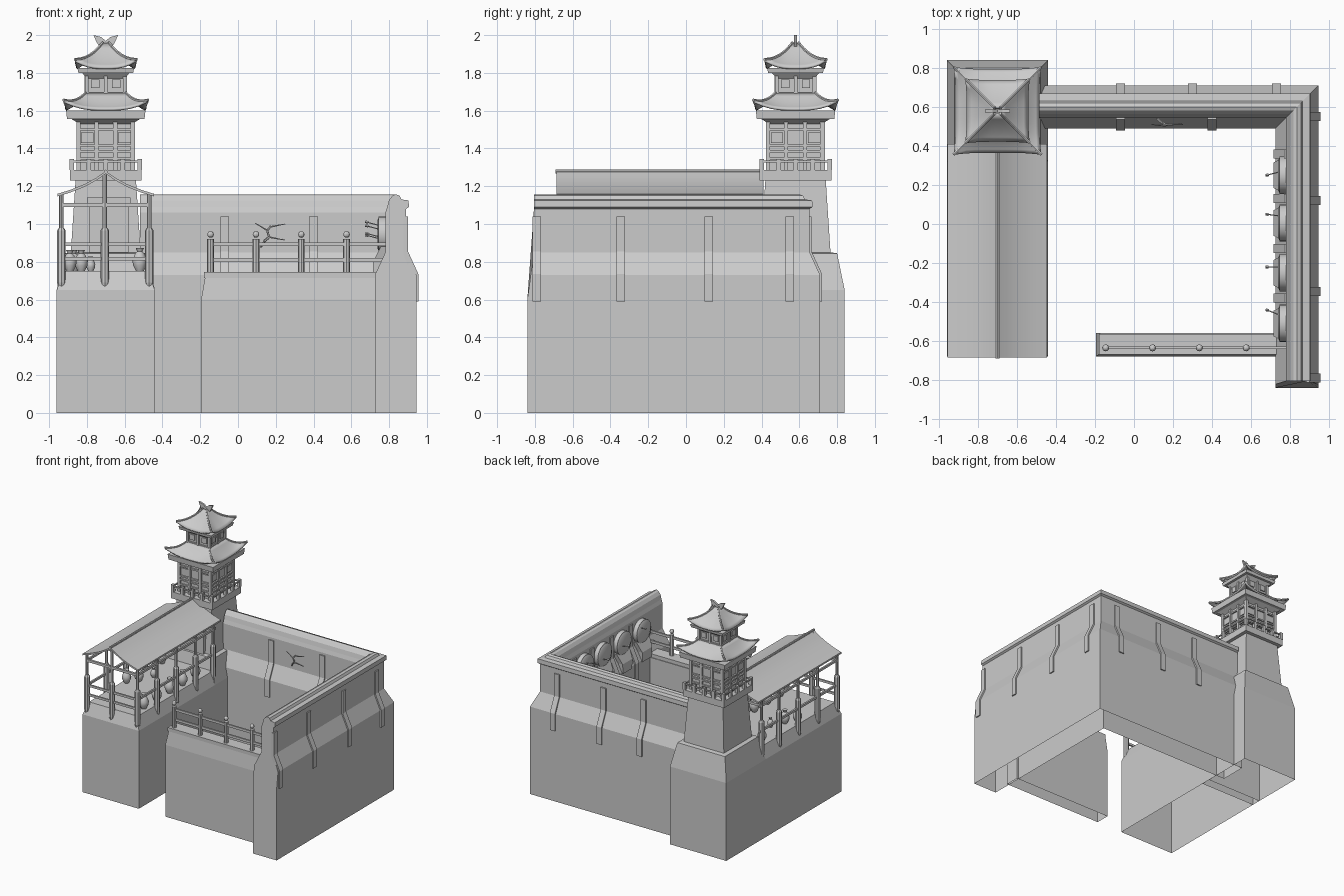
import bpy, bmesh, math
from mathutils import Vector, Matrix

if "Cube" in bpy.data.objects:
    bpy.data.objects.remove(bpy.data.objects["Cube"])

bm = bmesh.new()


def finish(name, smooth=False, solid=0):
    global bm
    bmesh.ops.recalc_face_normals(bm, faces=bm.faces)
    me = bpy.data.meshes.new(name)
    bm.to_mesh(me)
    bm.free()
    bm = bmesh.new()
    ob = bpy.data.objects.new(name, me)
    bpy.context.collection.objects.link(ob)
    if solid:
        m = ob.modifiers.new("thickness", 'SOLIDIFY')
        m.thickness, m.offset = solid, 0
    if smooth:
        bpy.ops.object.select_all(action='DESELECT')
        ob.select_set(True)
        bpy.context.view_layer.objects.active = ob
        bpy.ops.object.shade_smooth_by_angle(angle=math.radians(40))


def box(x0, x1, y0, y1, z0, z1):
    m = Matrix.Translation(((x0 + x1) / 2, (y0 + y1) / 2, (z0 + z1) / 2)) @ Matrix.Diagonal((x1 - x0, y1 - y0, z1 - z0, 1))
    bmesh.ops.create_cube(bm, size=1, matrix=m)


def loft(rings, closed=True, first=True, last=True):
    vs = [[bm.verts.new(p) for p in r] for r in rings]
    n = len(vs[0])
    for a, b in zip(vs, vs[1:]):
        for i in range(n if closed else n - 1):
            j = (i + 1) % n
            bm.faces.new((a[i], a[j], b[j], b[i]))
    if first:
        bm.faces.new(vs[0])
    if last:
        bm.faces.new(vs[-1])


def block(levels, bottom=False):
    # stacked rectangles: (x0, x1, y0, y1, z)
    loft([[(a, c, z), (b, c, z), (b, d, z), (a, d, z)] for a, b, c, d, z in levels], first=bottom)


def square(levels, bottom=True):
    block([(TX - h, TX + h, TY - h, TY + h, z) for h, z in levels], bottom)


def rod(p, q, r, n=8, r2=None):
    p, q = Vector(p), Vector(q)
    m = Matrix.Translation((p + q) / 2) @ (q - p).to_track_quat('Z', 'Y').to_matrix().to_4x4()
    bmesh.ops.create_cone(bm, cap_ends=True, segments=n, radius1=r, radius2=r if r2 is None else r2,
                          depth=(q - p).length, matrix=m)


def lathe(x, y, prof, n=12):
    loft([[(x + r * math.cos(a), y + r * math.sin(a), z)
           for a in [2 * math.pi * i / n for i in range(n)]] for r, z in prof])


TX, TY = -0.70, 0.58    # tower centre
WX, WY = 0.835, 0.60    # wall centre lines

# back and right rampart: one profile swept round a mitred corner
prof = [(.11, 0), (.11, .6), (.11, .73), (.055, .85), (.055, 1.08), (.07, 1.09), (.068, 1.125), (.03, 1.13),
        (.02, 1.15), (0, 1.157), (-.018, 1.15), (-.036, 1.125), (-.045, 1.09), (-.055, 1.06), (-.055, .85),
        (-.11, .73), (-.11, .6), (-.11, 0)]


def end_y(z):
    return -.84 + .035 * min(1, max(0, (z - .6) / .25))


loft([[(-.52, WY + d, z) for d, z in prof], [(WX + d, WY + d, z) for d, z in prof],
      [(WX + d, end_y(z), z) for d, z in prof]], closed=False)
finish("rampart_wall")

# bent pilasters on the ramparts
strip = [(.12, .59), (.12, .735), (.065, .855), (.065, 1.04), (.04, 1.04), (.04, .84), (.09, .72), (.09, .59)]
for x, s in [(-.07, 1), (.30, 1), (.73, 1), (-.07, -1), (.40, -1)]:
    loft([[(x + w, WY + s * d, z) for d, z in strip] for w in (-.023, .023)])
for y, s in [(-.79, 1), (-.345, 1), (.12, 1), (.55, 1), (.36, -1), (.13, -1), (-.125, -1), (-.38, -1)]:
    loft([[(WX + s * d, y + w, z) for d, z in strip] for w in (-.023, .023)])
finish("wall_pilasters")

# low front wall with railing
loft([[(-.195, -.68, 0), (.74, -.68, 0), (.74, -.56, 0), (-.195, -.56, 0)],
      [(-.195, -.68, .6), (.74, -.68, .6), (.74, -.56, .6), (-.195, -.56, .6)],
      [(-.175, -.665, .715), (.76, -.665, .715), (.76, -.56, .715), (-.175, -.56, .715)]], first=False)
box(-.18, .775, -.67, -.565, .715, .745)
finish("low_front_wall")
for x in (-.145, .095, .335, .575):
    rod((x, -.635, .745), (x, -.635, .92), .018, 8)
    bmesh.ops.create_uvsphere(bm, u_segments=10, v_segments=6, radius=.018,
                              matrix=Matrix.Translation((x, -.635, .945)))
for z in (.81, .893):
    box(-.145, .78, -.642, -.628, z - .01, z + .01)
finish("front_railing")

# left platform and tower base
block([(-.96, -.44, -.68, .4, 0), (-.96, -.44, -.68, .4, .65), (-.925, -.475, -.645, .4, .75)])
finish("left_platform")
square([(.26, 0), (.26, .65), (.22, .845), (.185, .85), (.16, 1.23)], False)
finish("tower_base")
box(-.79, -.58, .37, .42, .85, 1.13)
box(-.80, -.57, .36, .42, 1.11, 1.14)
finish("tower_door")
square([(.19, 1.23), (.19, 1.285)])
finish("tower_parapet")

# gallery roof, curved towards the eaves
half = [(.255, 1.16), (.19, 1.18), (.11, 1.212), (.05, 1.245), (0, 1.28)]
sec = [(-d, z) for d, z in half] + [(d, z) for d, z in half[-2::-1]]
sec = sec + [(d, z - .014) for d, z in reversed(sec)]
loft([[(TX + d, y, z) for d, z in sec] for y in (-.685, .41)])
finish("gallery_roof", True)
rod((TX, -.69, 1.278), (TX, .41, 1.278), .01)
finish("gallery_ridge")

# gallery posts, beams and rails
ys = (-.655, -.40, -.145, .11, .34)
spots = [(x, y, 1.16) for x in (-.935, -.47) for y in ys] + [(-.705, -.655, 1.27)]
for x, y, top in spots:
    rod((x, y, .66), (x, y, .69), .016, 8, .023)
    rod((x, y, .69), (x, y, .965), .023)
    rod((x, y, .965), (x, y, .98), .023, 8, .013)
    rod((x, y, .98), (x, y, top), .012)
finish("gallery_posts")
for y in ys:
    box(-.94, -.465, y - .009, y + .009, 1.09, 1.11)
for z in (.815, .893):
    box(-.935, -.47, -.662, -.648, z - .009, z + .009)
for x in (-.935, -.47):
    for z in (.893, 1.10, 1.15):
        box(x - .007, x + .007, -.66, .37, z - .009, z + .009)
finish("gallery_beams")

# storage jars on the platform
jar = [(.018, 0), (.033, .03), (.035, .055), (.022, .085), (.012, .095), (.02, .112)]
for x, y, s in [(-.89, -.2, 1), (-.83, -.12, 1), (-.87, .24, 1), (-.78, .0, .7)] + \
        [(-.52, -.5 + .17 * i, 1.1) for i in range(5)]:
    lathe(x, y, [(r * s, .75 + z * s) for r, z in jar], 10)
finish("jars", True)

# pagoda lower storey
square([(.14, 1.285), (.14, 1.53), (.18, 1.555)])
finish("pagoda_lower_room")
for k in range(4):
    R = Matrix.Translation((TX, TY, 0)) @ Matrix.Rotation(k * math.pi / 2, 4, 'Z')
    bm2, bm = bm, bmesh.new()
    for x in (-.145, -.05, .05):
        box(x - .011, x + .011, -.155, -.13, 1.285, 1.54)
    for z in (1.345, 1.385, 1.415, 1.50):
        box(-.15, .15, -.152, -.13, z - .006, z + .006)
    for x in (-.098, .098):          # window frames
        box(x - .032, x + .032, -.148, -.13, 1.43, 1.485)
    for x in (-.18, -.09, 0, .09):   # balcony railing
        box(x - .012, x + .012, -.192, -.168, 1.285, 1.345)
    box(-.185, .185, -.185, -.175, 1.325, 1.335)
    for x in (-.055, .055):          # upper windows
        box(x - .022, x + .022, -.108, -.09, 1.72, 1.765)
    for x in (-.1, 0):
        box(x - .009, x + .009, -.112, -.09, 1.69, 1.79)
    bm.transform(R)
    me = bpy.data.meshes.new("tmp")
    bm.to_mesh(me)
    bm.free()
    bm = bm2
    bm.from_mesh(me)
    bpy.data.meshes.remove(me)
finish("pagoda_lattice")
square([(.205, 1.555), (.21, 1.60)])
square([(.112, 1.675), (.108, 1.70)])
square([(.098, 1.69), (.10, 1.77), (.125, 1.80)])
square([(.145, 1.80), (.15, 1.825)])
finish("pagoda_upper_room")


# swept-up hipped roofs
def roof_point(k, u, t, he, ht, z0, z1, lift):
    r = he + (ht - he) * t
    f = 1 + .06 * abs(u) ** 4 * (1 - t) ** 2
    z = z0 + (z1 - z0) * (.6 * t + .4 * t * t) + lift * abs(u) ** 3 * (1 - t) ** 2
    return Matrix.Translation((TX, TY, 0)) @ (Matrix.Rotation(k * math.pi / 2, 3, 'Z') @ Vector((u * r * f, -r * f, z)))


for name, args in (("lower", (.212, .105, 1.605, 1.69, .045)), ("upper", (.155, .015, 1.825, 1.955, .04))):
    for k in range(4):
        loft([[roof_point(k, i / 5, j / 6, *args) for i in range(-5, 6)] for j in range(7)],
             closed=False, first=False, last=False)
    bmesh.ops.remove_doubles(bm, verts=bm.verts, dist=.0005)
    finish("pagoda_%s_roof" % name, True, .012)
    for k in range(4):
        pts = [roof_point(k, 1, j / 6, *args) + Vector((0, 0, .006)) for j in range(7)]
        for a, b in zip(pts, pts[1:]):
            rod(a, b, .008, 6)
    finish("pagoda_%s_hip_ribs" % name)

# ridge finial with two horns
horn = [(0, 1.94), (.035, 1.94), (.05, 1.965), (.065, 2.0), (.025, 1.99), (0, 1.97)]
for s in (-1, 1):
    loft([[(TX + s * d, TY + w, z) for d, z in horn] for w in (-.008, .008)])
finish("ridge_finial")

# round targets on stands, each stuck with arrows
for i, y in enumerate((.25, .005, -.25, -.51)):
    rod((.745, y, .945), (.795, y, .945), .096, 20)
    rod((.738, y, .945), (.746, y, .945), .075, 20, .09)
finish("targets", True)
for y in (.25, .005, -.25, -.51):
    block([(.715, .79, y - .06, y + .06, .72), (.715, .79, y - .065, y + .065, .80),
           (.755, .795, y - .085, y + .085, .88)], True)
finish("target_stands")
for y, z, dy in ((.27, .97, -.02), (.04, .92, .01), (-.22, .93, 0), (-.47, .99, .03)):
    rod((.755, y, z), (.68, y + dy, z + .02), .003, 5)
    rod((.69, y + dy * .9, z + .018), (.675, y + dy, z + .022), .007, 4)
finish("arrows")

# bare branch against the back wall
twig = [(.12, .54, .88), (.14, .52, .91), (.165, .51, .93), (.155, .505, .965), (.175, .51, .99)]
for a, b in zip(twig, twig[1:]):
    rod(a, b, .006, 5)
for a, b in (((.155, .505, .965), (.09, .51, 1.005)), ((.175, .51, .985), (.25, .51, 1.0)),
             ((.165, .51, .93), (.245, .515, .915))):
    rod(a, b, .005, 5, .002)
finish("branch")
